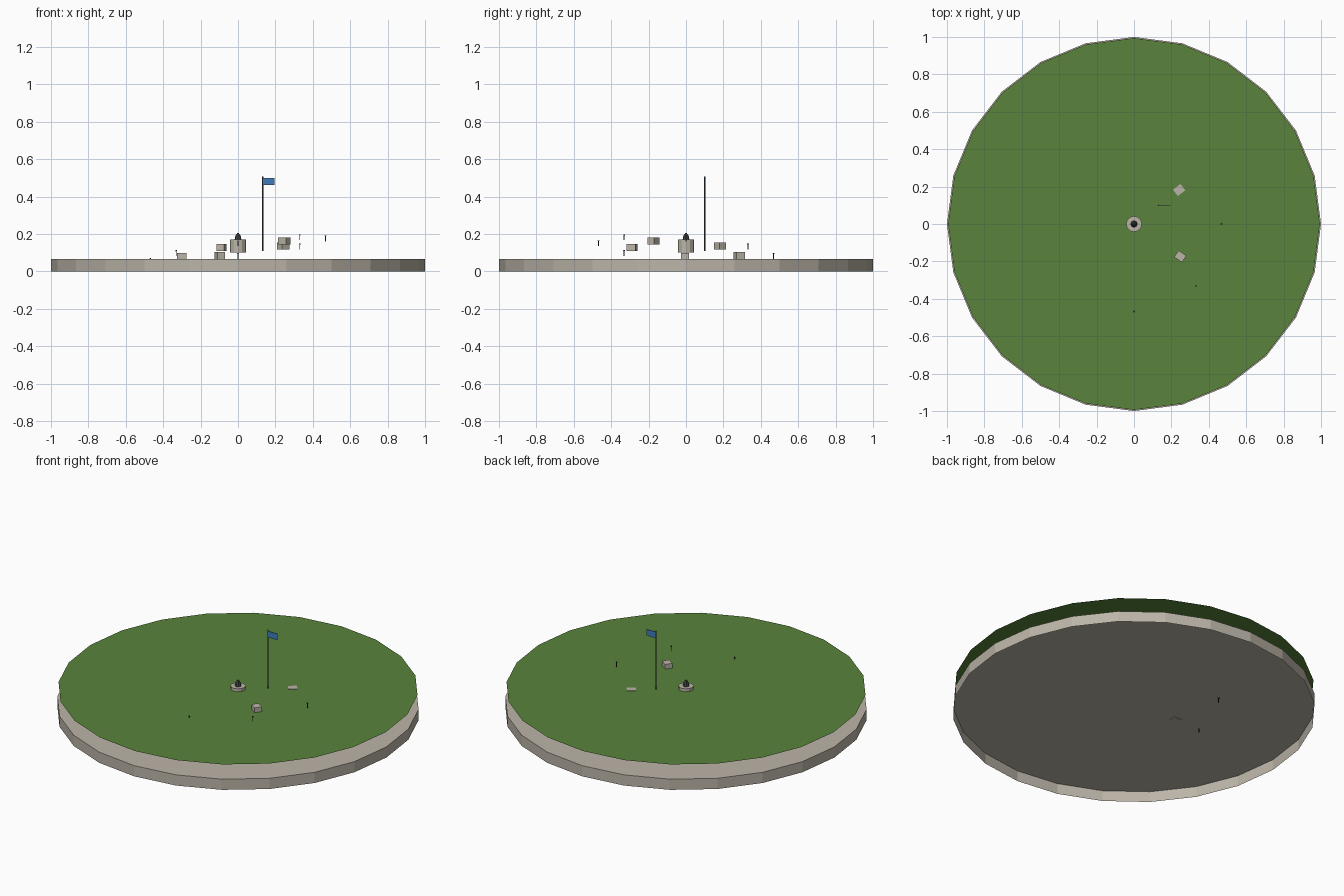
import bpy, bmesh
from math import radians, sin, cos
from mathutils import Matrix

if "Cube" in bpy.data.objects:
    bpy.data.objects.remove(bpy.data.objects["Cube"])


def material(name, rgb):
    m = bpy.data.materials.new(name)
    m.diffuse_color = (*rgb, 1)
    m.use_nodes = True
    m.node_tree.nodes["Principled BSDF"].inputs["Base Color"].default_value = m.diffuse_color
    return m


STONE = material("stone", (0.50, 0.46, 0.39))
GRASS = material("grass", (0.10, 0.23, 0.045))
METAL = material("dark_metal", (0.06, 0.06, 0.055))
BLUE = material("blue_cloth", (0.05, 0.20, 0.50))


def finish(name, bm, mat):
    me = bpy.data.meshes.new(name)
    bm.to_mesh(me)
    bm.free()
    me.materials.append(mat)
    ob = bpy.data.objects.new(name, me)
    bpy.context.collection.objects.link(ob)
    return ob


def add_cone(bm, x, y, z0, z1, r0, r1, n):
    bmesh.ops.create_cone(bm, cap_ends=True, segments=n, radius1=r0, radius2=r1,
                          depth=z1 - z0,
                          matrix=Matrix.Translation((x, y, (z0 + z1) / 2)))


def add_box(bm, loc, size, angle=0):
    m = (Matrix.Translation(loc) @ Matrix.Rotation(angle, 4, 'Z')
         @ Matrix.Diagonal((*size, 1)))
    bmesh.ops.create_cube(bm, size=1, matrix=m)


def slope(x, y):
    # gently tilted ground level that the small parts stand on
    return 0.10 + 0.127 * x - 0.073 * y


# stone base: 24-sided rim, closed on top and open underneath
bm = bmesh.new()
add_cone(bm, 0, 0, 0, 0.065, 1, 1, 24)
bm.normal_update()
bottom = [f for f in bm.faces if f.normal.z < -0.9]
bmesh.ops.delete(bm, geom=bottom, context='FACES_ONLY')
finish("stone_base", bm, STONE)

# lawn: flat sheet floating above the base
bm = bmesh.new()
bmesh.ops.create_circle(bm, cap_ends=True, segments=24, radius=0.994,
                        matrix=Matrix.Translation((0, 0, 0.152)))
finish("lawn", bm, GRASS)

# fountain basin and its finial
bm = bmesh.new()
add_cone(bm, 0, 0, 0.10, 0.17, 0.042, 0.042, 12)
finish("fountain_basin", bm, STONE)
bm = bmesh.new()
add_cone(bm, 0, 0, 0.17, 0.19, 0.018, 0.014, 8)
add_cone(bm, 0, 0, 0.19, 0.206, 0.014, 0.003, 8)
finish("fountain_finial", bm, METAL)

# ring of five stone blocks
for i in range(5):
    a = radians(37 + 72 * i)
    x, y = 0.302 * cos(a), 0.302 * sin(a)
    bm = bmesh.new()
    add_box(bm, (x, y, slope(x, y) + 0.0185), (0.05, 0.043, 0.037), a)
    finish(f"stone_block_{i + 1}", bm, STONE)

# ring of eight lamp posts
for i in range(8):
    a = radians(45 * i)
    x, y = 0.468 * cos(a), 0.468 * sin(a)
    z = slope(x, y)
    bm = bmesh.new()
    add_cone(bm, x, y, z, z + 0.024, 0.002, 0.002, 6)
    add_cone(bm, x, y, z + 0.024, z + 0.031, 0.003, 0.005, 6)
    finish(f"lamp_post_{i + 1}", bm, METAL)

# flagpole and flag
bm = bmesh.new()
add_cone(bm, 0.132, 0.10, 0.108, 0.508, 0.0035, 0.0035, 8)
finish("flagpole", bm, METAL)
bm = bmesh.new()
add_box(bm, (0.165, 0.10, 0.481), (0.062, 0.004, 0.038))
finish("flag", bm, BLUE)
